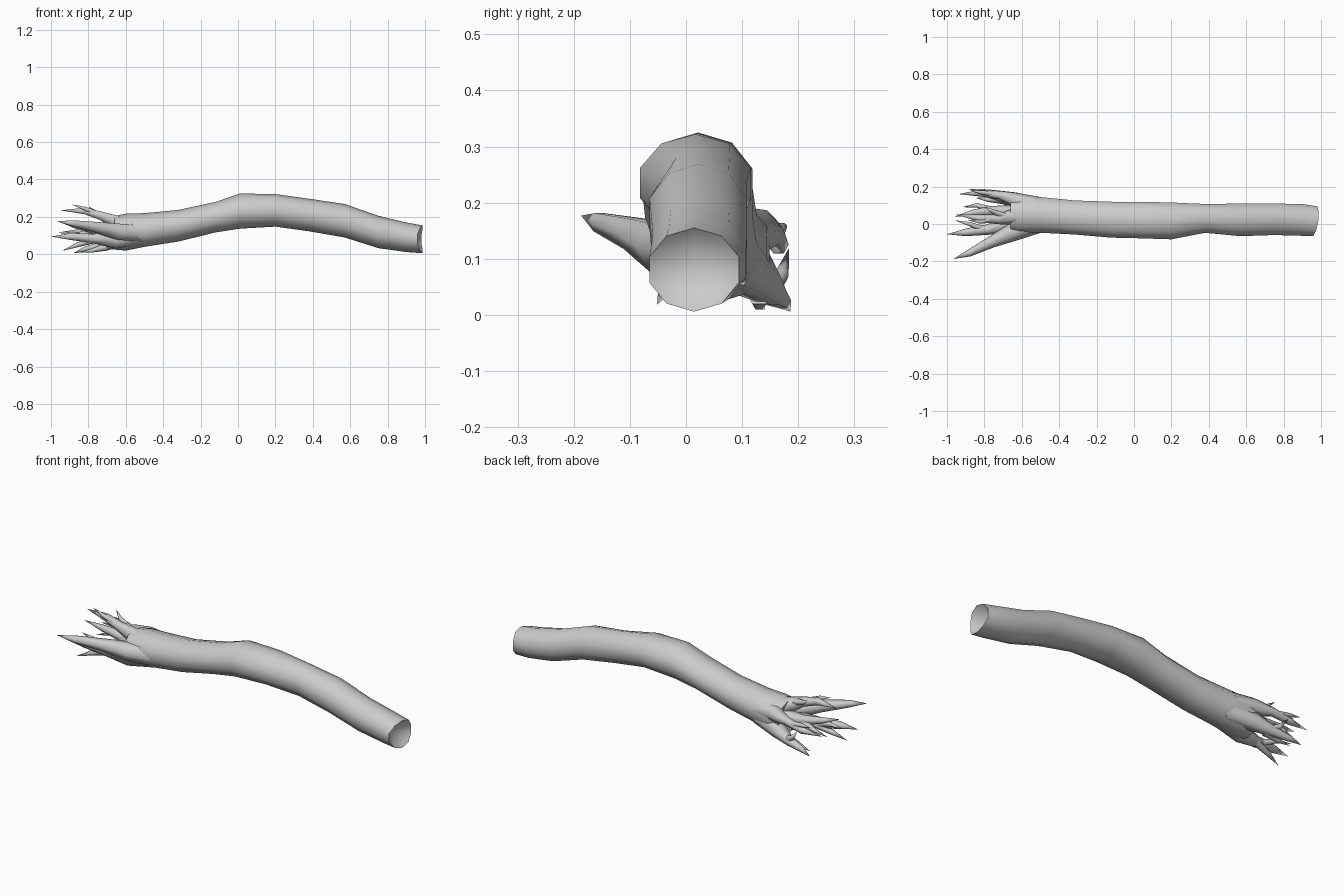
import bpy, bmesh, math
from mathutils import Vector


def finish(bm, name, angle=50):
    bmesh.ops.recalc_face_normals(bm, faces=bm.faces)
    me = bpy.data.meshes.new(name)
    bm.to_mesh(me)
    bm.free()
    ob = bpy.data.objects.new(name, me)
    bpy.context.collection.objects.link(ob)
    bpy.ops.object.select_all(action='DESELECT')
    ob.select_set(True)
    bpy.context.view_layer.objects.active = ob
    bpy.ops.object.shade_smooth_by_angle(angle=math.radians(angle))
    return ob


def bridge(bm, a, b):
    n = len(a)
    for i in range(n):
        bm.faces.new((a[i], a[(i + 1) % n], b[(i + 1) % n], b[i]))


def fan(bm, ring, tip):
    v = bm.verts.new(tip)
    for i in range(len(ring)):
        bm.faces.new((ring[i], ring[(i + 1) % len(ring)], v))


# Trunk: stations of x, y min, y max, z min, z max
stations = [
    (-0.66, -0.045, 0.145, 0.025, 0.205), (-0.60, -0.05, 0.15, 0.02, 0.217),
    (-0.50, -0.048, 0.145, 0.04, 0.22), (-0.32, -0.057, 0.127, 0.068, 0.237),
    (-0.12, -0.074, 0.12, 0.117, 0.28), (0.01, -0.077, 0.12, 0.137, 0.325),
    (0.20, -0.083, 0.116, 0.148, 0.322), (0.38, -0.048, 0.108, 0.123, 0.297),
    (0.57, -0.066, 0.11, 0.09, 0.269), (0.75, -0.06, 0.11, 0.033, 0.206),
    (0.90, -0.064, 0.108, 0.012, 0.17), (0.975, -0.066, 0.095, 0.006, 0.155)]
SIDES = 10
bm = bmesh.new()
rings = []
for x, y0, y1, z0, z1 in stations:
    ring = []
    for i in range(SIDES):
        a = math.radians(90) + math.tau * i / SIDES
        dx = 0
        if x > 0.95:  # ragged broken rim
            dx = 0.022 * abs(math.sin(a)) - 0.012 + 0.012 * math.cos(a)
        ring.append(bm.verts.new((x + dx, (y0 + y1) / 2 + (y1 - y0) / 2 * math.cos(a) * 1.04,
                                  (z0 + z1) / 2 + (z1 - z0) / 2 * math.sin(a))))
    rings.append(ring)
for a, b in zip(rings, rings[1:]):
    bridge(bm, a, b)
fan(bm, rings[-1], (0.91, 0.015, 0.08))    # hollow broken end
fan(bm, rings[0], (-0.63, 0.05, 0.115))    # crown between the roots
finish(bm, "trunk")


# Roots: bent tapering tubes, each point is x, y, z, radius; last point is the tip
def root(name, pts, sides=6):
    bm = bmesh.new()
    P = [Vector(p[:3]) for p in pts]
    prev = None
    for i in range(len(P) - 1):
        d = (P[i + 1] - P[max(i - 1, 0)]).normalized()
        u = d.cross(Vector((0, 0, 1))).normalized()
        w = u.cross(d)
        ring = [bm.verts.new(P[i] + pts[i][3] * (u * math.cos(math.tau * k / sides)
                                                 + w * math.sin(math.tau * k / sides)))
                for k in range(sides)]
        if prev:
            bridge(bm, prev, ring)
        else:
            bm.faces.new(ring)
        prev = ring
    fan(bm, prev, P[-1])
    finish(bm, name, 80)


main_roots = {
    "front_root": [(-0.50, 0.01, 0.115, 0.055), (-0.64, -0.04, 0.12, 0.05),
                   (-0.76, -0.095, 0.145, 0.032), (-0.88, -0.155, 0.165, 0.019), (-0.965, -0.187, 0.177)],
    "low_front_root": [(-0.52, 0.02, 0.10, 0.055), (-0.66, 0.0, 0.075, 0.05),
                       (-0.78, -0.03, 0.085, 0.028), (-0.90, -0.045, 0.095, 0.02), (-1.0, -0.055, 0.095)],
    "low_back_root": [(-0.50, 0.08, 0.10, 0.055), (-0.64, 0.125, 0.07, 0.045),
                      (-0.74, 0.155, 0.04, 0.026), (-0.82, 0.172, 0.026, 0.016), (-0.88, 0.186, 0.006)],
    "upper_root": [(-0.50, 0.05, 0.15, 0.06), (-0.64, 0.04, 0.165, 0.045),
                   (-0.73, 0.025, 0.205, 0.026), (-0.82, 0.03, 0.232, 0.02), (-0.95, 0.05, 0.235)],
    "upper_back_root": [(-0.48, 0.08, 0.14, 0.06), (-0.63, 0.125, 0.15, 0.042),
                        (-0.72, 0.155, 0.145, 0.022), (-0.82, 0.165, 0.125, 0.018), (-0.94, 0.16, 0.12)],
    "middle_root": [(-0.52, 0.05, 0.11, 0.06), (-0.66, 0.06, 0.115, 0.042),
                    (-0.76, 0.07, 0.13, 0.026), (-0.86, 0.06, 0.15, 0.017), (-0.96, 0.04, 0.175)],
}
rootlets = {
    "upper_fork": [(-0.74, 0.03, 0.21, 0.018), (-0.82, 0.012, 0.245, 0.011), (-0.89, 0.02, 0.267)],
    "upper_spur": [(-0.69, 0.04, 0.20, 0.02), (-0.76, 0.07, 0.225, 0.011), (-0.80, 0.09, 0.255)],
    "low_front_fork": [(-0.76, -0.02, 0.08, 0.022), (-0.86, -0.035, 0.05, 0.014), (-0.94, -0.052, 0.018)],
    "low_front_spur": [(-0.80, -0.03, 0.085, 0.018), (-0.88, 0.0, 0.11, 0.011), (-0.96, 0.02, 0.115)],
    "low_back_fork": [(-0.71, 0.145, 0.045, 0.022), (-0.76, 0.17, 0.07, 0.014), (-0.80, 0.184, 0.12)],
    "low_back_spur": [(-0.70, 0.13, 0.04, 0.024), (-0.78, 0.13, 0.02, 0.012), (-0.85, 0.14, 0.01)],
    "middle_fork": [(-0.74, 0.07, 0.13, 0.018), (-0.84, 0.10, 0.11, 0.012), (-0.92, 0.09, 0.085)],
    "back_fork": [(-0.74, 0.158, 0.14, 0.016), (-0.82, 0.17, 0.155, 0.01), (-0.88, 0.18, 0.16)],
}
for name, pts in {**main_roots, **rootlets}.items():
    root(name, pts)
